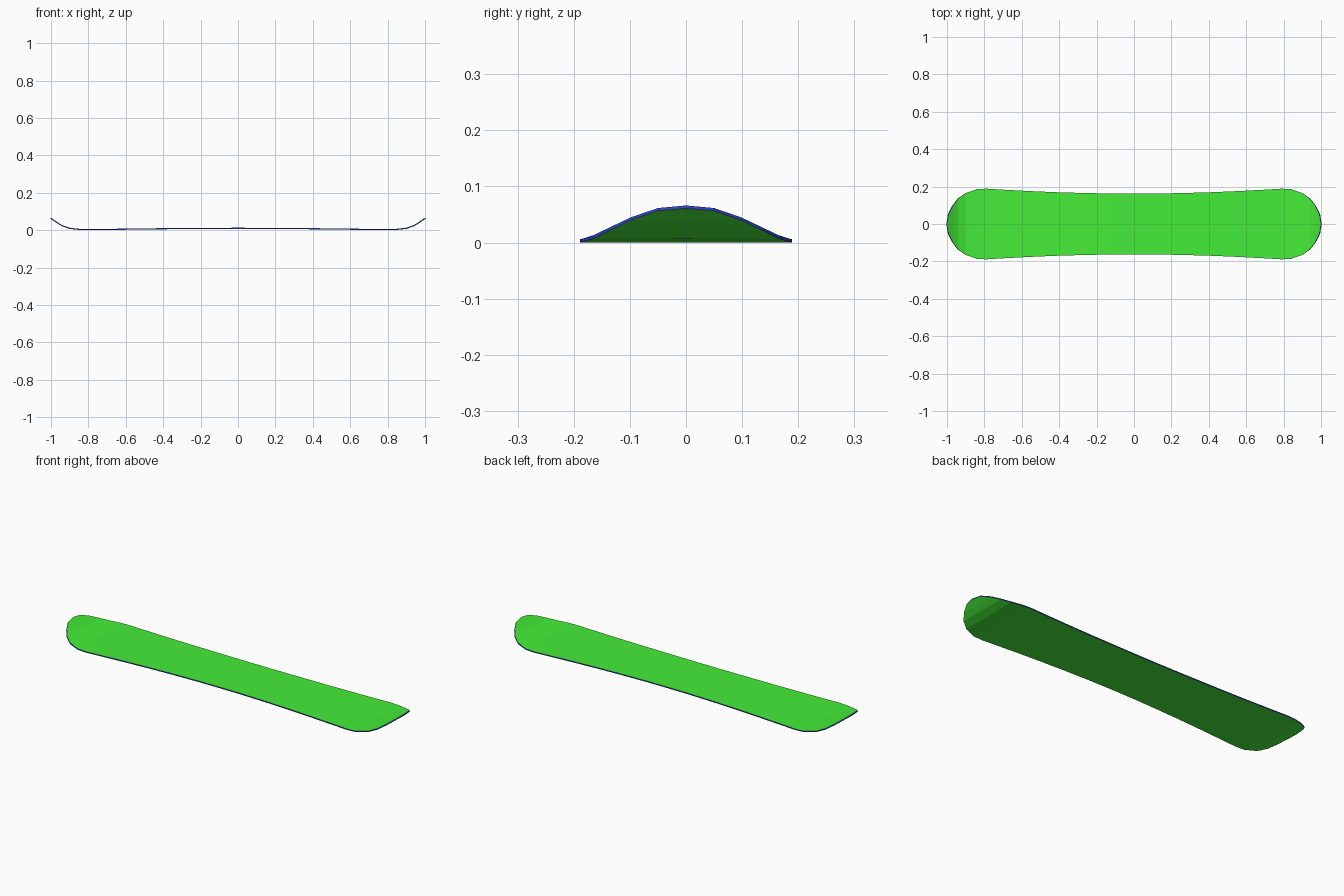
import bpy, bmesh

if "Cube" in bpy.data.objects:
    bpy.data.objects.remove(bpy.data.objects["Cube"])

THICK = 0.006

def material(name, color):
    m = bpy.data.materials.new(name)
    m.diffuse_color = color
    m.use_nodes = True
    m.node_tree.nodes["Principled BSDF"].inputs["Base Color"].default_value = m.diffuse_color
    return m

# Half-board stations: distance from centre, half width, top-surface height
half = [(0.0, 0.162, 0.0130), (0.14, 0.163, 0.0128), (0.28, 0.166, 0.0120),
        (0.42, 0.170, 0.0105), (0.56, 0.176, 0.0088), (0.69, 0.183, 0.0070),
        (0.79, 0.189, 0.0060), (0.84, 0.186, 0.0064), (0.90, 0.165, 0.0130),
        (0.94, 0.136, 0.0270), (0.969, 0.098, 0.0450), (0.992, 0.050, 0.0615)]
stations = [(-x, w, z) for x, w, z in reversed(half[1:])] + half

# Top sheet: rows of left / centre / right points, closed by a tip point at each end
bm = bmesh.new()
rows = [[bm.verts.new((x, s * w, z)) for s in (-1, 0, 1)] for x, w, z in stations]
for a, b in zip(rows, rows[1:]):
    for i in range(2):
        bm.faces.new((a[i], b[i], b[i + 1], a[i + 1]))
for row, x in ((rows[0], -1.0), (rows[-1], 1.0)):
    tip = bm.verts.new((x, 0, 0.066))
    for i in range(2):
        bm.faces.new((row[i], tip, row[i + 1]) if x > 0 else (row[i + 1], tip, row[i]))
bmesh.ops.recalc_face_normals(bm, faces=bm.faces)
bm.normal_update()
if sum(f.normal.z for f in bm.faces) < 0:
    bmesh.ops.reverse_faces(bm, faces=bm.faces)

mesh = bpy.data.meshes.new("snowboard_deck")
bm.to_mesh(mesh)
bm.free()
deck = bpy.data.objects.new("snowboard_deck", mesh)
bpy.context.collection.objects.link(deck)

# Green faces, dark blue edge
mesh.materials.append(material("deck_green", (0.06, 0.85, 0.04, 1)))
mesh.materials.append(material("edge_blue", (0.03, 0.05, 0.55, 1)))

# Board thickness, growing downward from the top sheet
solid = deck.modifiers.new("thickness", 'SOLIDIFY')
solid.thickness = THICK
solid.offset = -1
solid.material_offset_rim = 1
